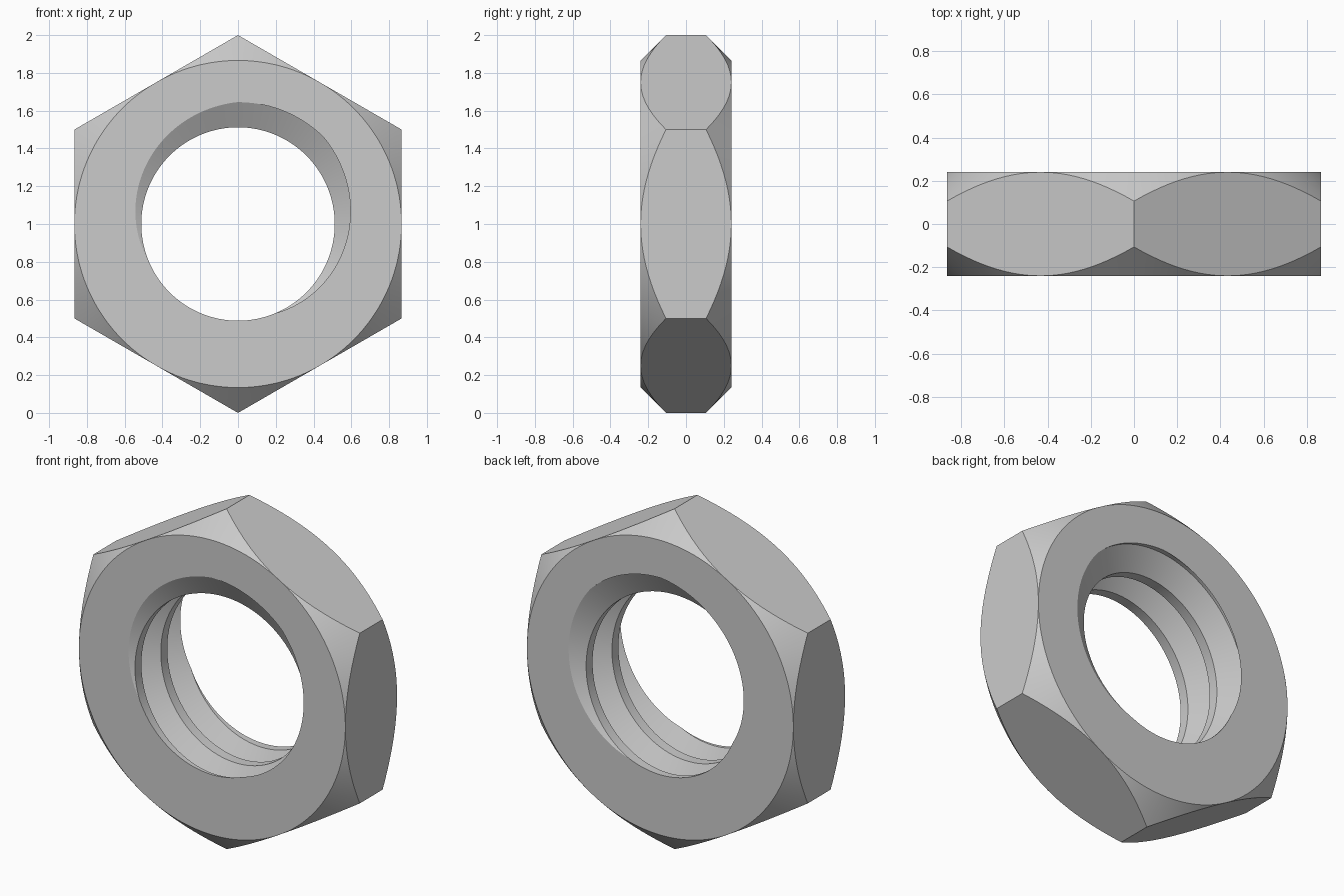
import bpy, bmesh, math

cube = bpy.data.objects.get("Cube")
if cube:
    bpy.data.objects.remove(cube)

SEG = 144                      # columns round the axis
HALF = 0.24                    # half thickness
FLAT = math.sqrt(3) / 2        # centre to flat
PITCH = 0.24
CREST, ROOT = 0.512, 0.645     # thread radii
START = math.radians(68)       # where the groove opens on the front face

steel = bpy.data.materials.new("steel_grey")
steel.use_nodes = True
GREY = (0.6, 0.6, 0.6, 1)
steel.diffuse_color = GREY
steel.node_tree.nodes["Principled BSDF"].inputs["Base Color"].default_value = GREY

bm = bmesh.new()
angles = [math.tau * i / SEG for i in range(SEG)]


def point(radius, angle, y):
    return bm.verts.new((radius * math.cos(angle), y, 1 + radius * math.sin(angle)))


# Hexagonal sides with conical chamfers front and back
columns = []
for a in angles:
    off = (a + math.pi / 6) % (math.pi / 3) - math.pi / 6
    radius = FLAT / math.cos(off)
    edge = HALF - (radius - FLAT)
    columns.append([point(FLAT, a, -HALF), point(radius, a, -edge),
                    point(radius, a, edge), point(FLAT, a, HALF)])
for i, col in enumerate(columns):
    nxt = columns[(i + 1) % SEG]
    for k in range(3):
        bm.faces.new((col[k], nxt[k], nxt[k + 1], col[k + 1]))
bmesh.ops.remove_doubles(bm, verts=bm.verts[:], dist=1e-5)

# Right-handed thread: root flat, flank, crest flat, flank, in each pitch
profile = [(-1 / 16, ROOT), (1 / 16, ROOT), (3 / 8, CREST), (5 / 8, CREST)]
TURNS = 6
rows = []
for a in angles:
    base = -HALF - 2 * PITCH + PITCH * (START - a) / math.tau
    rows.append([point(r, a, base + PITCH * (t + u))
                 for t in range(TURNS) for u, r in profile])
thread = []
for i, row in enumerate(rows):
    last = i == SEG - 1
    nxt = rows[0] if last else rows[i + 1]
    shift = len(profile) if last else 0    # the seam joins the previous turn
    for k in range(shift, len(row) - 1):
        thread.append(bm.faces.new((row[k], row[k + 1],
                                    nxt[k + 1 - shift], nxt[k - shift])))

# Trim the thread to the thickness of the nut
for side in (-1, 1):
    thread = [f for f in bm.faces if all(
        math.hypot(v.co.x, v.co.z - 1) < FLAT - 0.1 for v in f.verts)]
    geom = thread + list({e for f in thread for e in f.edges}) \
        + list({v for f in thread for v in f.verts})
    bmesh.ops.bisect_plane(bm, geom=geom, dist=1e-5, plane_co=(0, side * HALF, 0),
                           plane_no=(0, side, 0), clear_outer=True)
bmesh.ops.remove_doubles(bm, verts=bm.verts[:], dist=1e-5)

# Flat annular faces, front and back
for side in (-1, 1):
    rim = [e for e in bm.edges if e.is_boundary
           and all(abs(v.co.y - side * HALF) < 1e-4 for v in e.verts)]
    bmesh.ops.triangle_fill(bm, edges=rim, use_beauty=True, normal=(0, side, 0))

bmesh.ops.recalc_face_normals(bm, faces=bm.faces[:])
mesh = bpy.data.meshes.new("hex_nut")
bm.to_mesh(mesh)
bm.free()
mesh.materials.append(steel)
nut = bpy.data.objects.new("hex_nut", mesh)
bpy.context.collection.objects.link(nut)

bpy.context.view_layer.objects.active = nut
nut.select_set(True)
bpy.ops.object.shade_smooth_by_angle(angle=math.radians(25))
